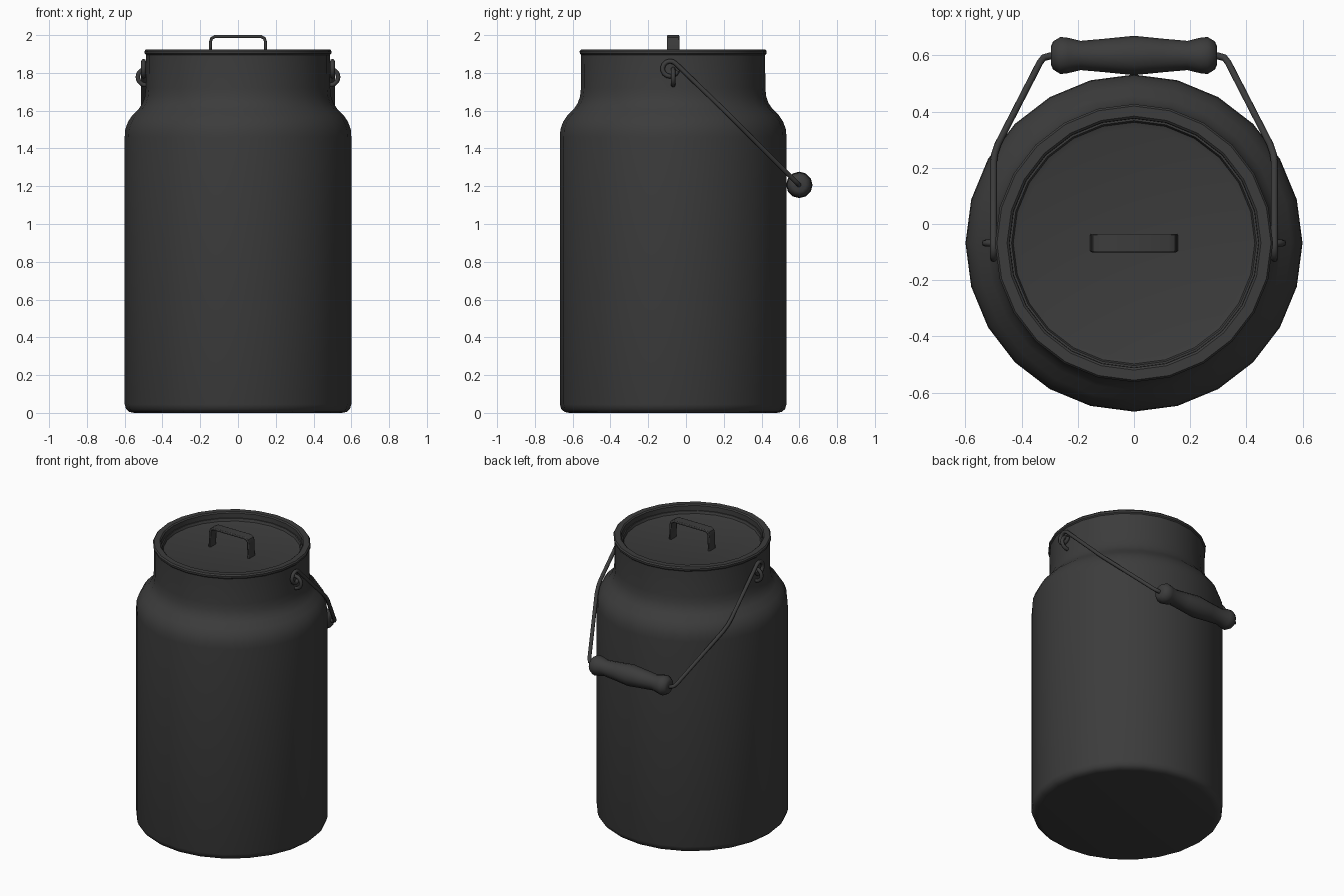
import bpy, bmesh
from math import sin, cos, pi, radians
from mathutils import Vector, Matrix

if "Cube" in bpy.data.objects:
    bpy.data.objects.remove(bpy.data.objects["Cube"])

CY = -0.068  # y of the can's axis
mat = bpy.data.materials.new("dark_metal")
mat.diffuse_color = (0.045, 0.045, 0.045, 1)
mat.use_nodes = True
mat.node_tree.nodes["Principled BSDF"].inputs["Base Color"].default_value = mat.diffuse_color


def finish(obj, angle=40):
    bpy.ops.object.select_all(action='DESELECT')
    obj.select_set(True)
    bpy.context.view_layer.objects.active = obj
    if obj.type == 'CURVE':
        bpy.ops.object.convert(target='MESH')
    obj = bpy.context.view_layer.objects.active
    obj.data.materials.clear()
    obj.data.materials.append(mat)
    bpy.ops.object.shade_smooth_by_angle(angle=radians(angle))
    return obj


def from_bmesh(name, bm):
    bmesh.ops.recalc_face_normals(bm, faces=bm.faces)
    me = bpy.data.meshes.new(name)
    bm.to_mesh(me)
    bm.free()
    obj = bpy.data.objects.new(name, me)
    bpy.context.collection.objects.link(obj)
    return obj


def lathe(name, profile, sides, matrix):
    """Spin (radius, height) points around local z; zero radius closes an end."""
    bm = bmesh.new()
    verts = [bm.verts.new((r, 0, z)) for r, z in profile]
    edges = [bm.edges.new(p) for p in zip(verts, verts[1:])]
    bmesh.ops.spin(bm, geom=verts + edges, cent=(0, 0, 0), axis=(0, 0, 1),
                   angle=2 * pi, steps=sides, use_duplicate=False)
    bmesh.ops.remove_doubles(bm, verts=bm.verts, dist=0.0005)
    bm.transform(matrix)
    return finish(from_bmesh(name, bm))


def wire(name, points, radius):
    cu = bpy.data.curves.new(name, 'CURVE')
    cu.dimensions = '3D'
    cu.bevel_depth = radius
    cu.bevel_resolution = 2
    cu.use_fill_caps = True
    sp = cu.splines.new('POLY')
    sp.points.add(len(points) - 1)
    for p, co in zip(sp.points, points):
        p.co = (*co, 1)
    obj = bpy.data.objects.new(name, cu)
    bpy.context.collection.objects.link(obj)
    return finish(obj, 60)


axis = Matrix.Translation((0, CY, 0))

# Can body with shoulder, neck and rolled rim
lathe("can_body", [
    (0, 0), (0.55, 0), (0.575, 0.005), (0.592, 0.02), (0.6, 0.045),
    (0.6, 1.46), (0.597, 1.50), (0.583, 1.54), (0.56, 1.575), (0.525, 1.61),
    (0.505, 1.64), (0.493, 1.675), (0.488, 1.72), (0.487, 1.895),
    (0.494, 1.902), (0.495, 1.915), (0.488, 1.924),
    (0.452, 1.924), (0.444, 1.917), (0.442, 1.85)], 24, axis)

# Recessed lid
lathe("lid", [(0.444, 1.85), (0.443, 1.885), (0.436, 1.885), (0.43, 1.868),
              (0.41, 1.862), (0, 1.862)], 24, axis)

# Flat strap handle on the lid
outer = [(0.156, 1.855), (0.153, 1.965), (0.146, 1.988), (0.125, 2.0)]
inner = [(0.140, 1.855), (0.138, 1.965), (0.134, 1.977), (0.122, 1.984)]
outer += [(-x, z) for x, z in reversed(outer)]
inner += [(-x, z) for x, z in reversed(inner)]
bm = bmesh.new()
grid = [[bm.verts.new((x, CY + s * 0.033, z)) for x, z in path]
        for path, s in ((outer, -1), (outer, 1), (inner, 1), (inner, -1))]
for i in range(len(outer) - 1):
    for k in range(4):
        a, b = grid[k], grid[(k + 1) % 4]
        bm.faces.new((a[i], a[i + 1], b[i + 1], b[i]))
for i in (0, -1):
    bm.faces.new([g[i] for g in grid])
strap = from_bmesh("lid_handle", bm)
bev = strap.modifiers.new("soft_edges", 'BEVEL')
bev.width = 0.005
bev.segments = 2
bev.limit_method = 'ANGLE'
bev.angle_limit = radians(50)
finish(strap)

# Grip centred on the bail
half = [(0.295, 0.035), (0.288, 0.05), (0.262, 0.066), (0.235, 0.063),
        (0.19, 0.052), (0.10, 0.06)]
prof = ([(0, -0.295)] + [(r, -x) for x, r in half] + [(0.07, 0)]
        + [(r, x) for x, r in reversed(half)] + [(0, 0.295)])
lathe("bail_grip", prof, 12,
      Matrix.Translation((0, 0.6, 1.207)) @ Matrix.Rotation(pi / 2, 4, 'Y'))

for side, s in (("right", 1), ("left", -1)):
    # Ear fixed to the neck
    ear = [(s * (0.488 + 0.042 * sin(a)), CY, 1.778 + 0.042 * cos(a))
           for a in [pi * i / 10 for i in range(-1, 12)]]
    wire("ear_" + side, ear, 0.012)

    # Bail wire: end loop through the ear, then sloping down to the grip
    loop = [(s * 0.5, -0.084 + 0.04 * cos(a), 1.822 + 0.04 * sin(a))
            for a in [radians(345 - 25 * i) for i in range(13)]]
    arm = [(x, y, 1.805 - y) for x, y in
           [(0.5, 0.22), (0.496, 0.25), (0.484, 0.285), (0.335, 0.575),
            (0.322, 0.592), (0.30, 0.598), (0.27, 0.598)]]
    wire("bail_wire_" + side, loop + [(s * x, y, z) for x, y, z in arm], 0.0125)
